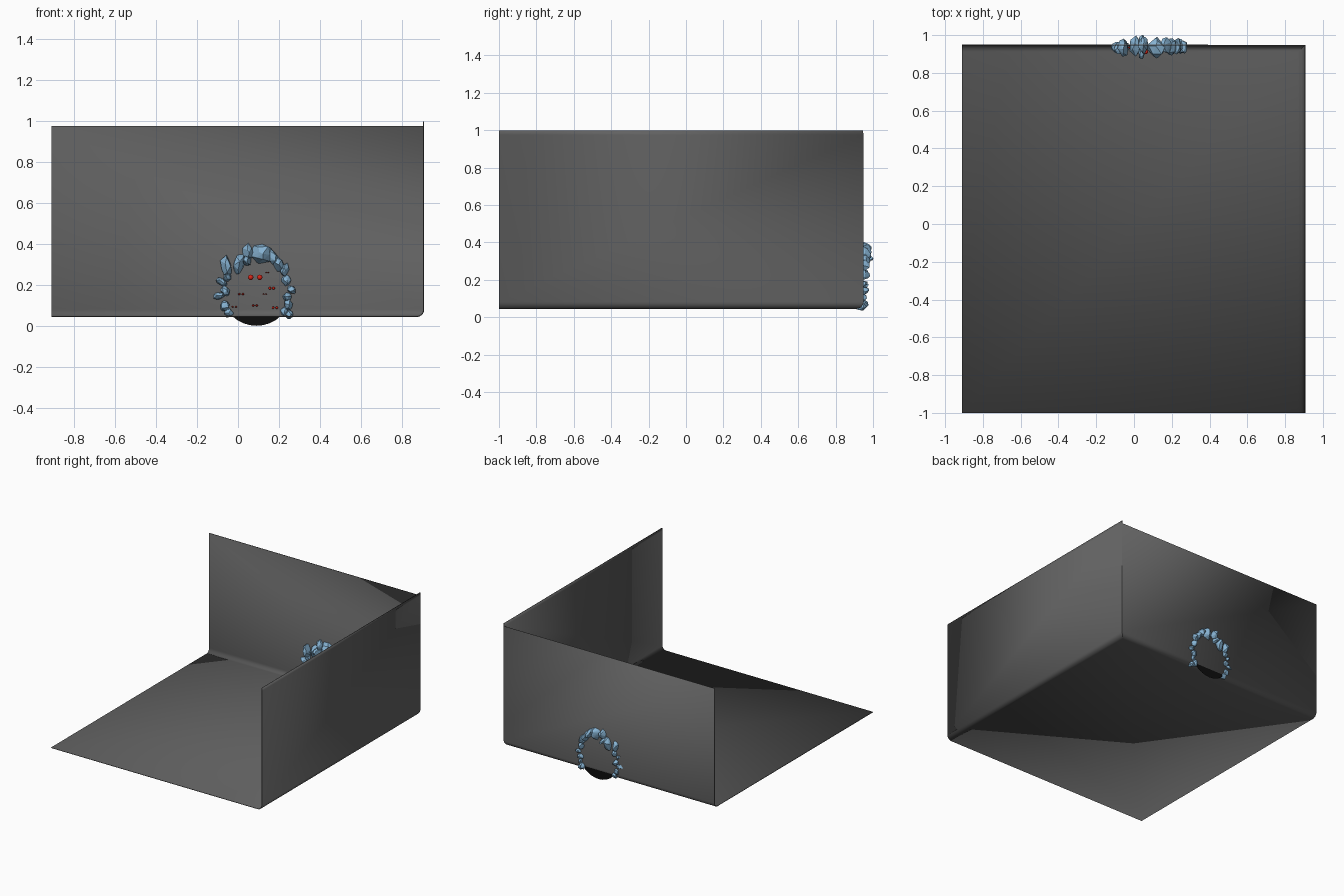
import bpy, bmesh, math, random
from mathutils import Vector

if "Cube" in bpy.data.objects:
    bpy.data.objects.remove(bpy.data.objects["Cube"])

random.seed(11)


def material(name, rgb):
    m = bpy.data.materials.new(name)
    m.diffuse_color = (*rgb, 1)
    m.use_nodes = True
    m.node_tree.nodes["Principled BSDF"].inputs["Base Color"].default_value = m.diffuse_color
    return m


ROOM = material("dark_stone", (0.12, 0.12, 0.12))
BLUE = material("blue_rock", (0.24, 0.45, 0.65))
BLACK = material("black", (0.004, 0.004, 0.004))
RED = material("red", (0.7, 0.02, 0.01))


def finish(bm, name, mat):
    me = bpy.data.meshes.new(name)
    bm.to_mesh(me)
    bm.free()
    ob = bpy.data.objects.new(name, me)
    bpy.context.collection.objects.link(ob)
    me.materials.append(mat)
    return ob


def smooth(ob, angle=30):
    bpy.ops.object.select_all(action='DESELECT')
    ob.select_set(True)
    bpy.context.view_layer.objects.active = ob
    bpy.ops.object.shade_smooth_by_angle(angle=math.radians(angle))


# Room: floor, back wall and right wall with rounded floor joints
X0, X1, Y0, Y1, Z0, Z1 = -0.91, 0.905, -1.0, 0.947, 0.047, 0.975
bm = bmesh.new()
fl, fr, br, bl = [bm.verts.new((x, y, Z0)) for x, y in ((X0, Y0), (X1, Y0), (X1, Y1), (X0, Y1))]
tfr, tbr, tbl = [bm.verts.new((x, y, Z1)) for x, y in ((X1, Y0), (X1, Y1), (X0, Y1))]
bm.faces.new((fl, fr, br, bl))
bm.faces.new((fr, tfr, tbr, br))
bm.faces.new((br, tbr, tbl, bl))
top_edge = bm.edges.get((tfr, tbr))
joints = [bm.edges.get((fr, br)), bm.edges.get((br, bl))]
# the right wall stands slightly taller than the back wall
lip = bmesh.ops.extrude_edge_only(bm, edges=[top_edge])
for v in lip["geom"]:
    if isinstance(v, bmesh.types.BMVert):
        v.co.z = 0.997
bmesh.ops.bevel(bm, geom=joints, offset=0.035, segments=6, profile=0.5, affect='EDGES')
bmesh.ops.recalc_face_normals(bm, faces=bm.faces[:])
room = finish(bm, "room_walls_and_floor", ROOM)
sol = room.modifiers.new("thickness", 'SOLIDIFY')
sol.thickness = 0.005
sol.offset = 0
smooth(room)

# Black cave opening, sunk inside the back wall
bm = bmesh.new()
bmesh.ops.create_circle(bm, cap_ends=True, segments=32, radius=0.172)
for v in bm.verts:
    v.co = (0.09 + v.co.x, Y1, 0.174 + v.co.y)
finish(bm, "cave_opening", BLACK)


# Rock arch: faceted hulls of random points
def add_rock(bm, x, z, w, h, d, tilt, y):
    verts = []
    for i in range(20):
        # evenly spread directions with jitter
        t = 1 - 2 * (i + 0.5) / 20
        a = i * 2.39996 + random.uniform(-0.5, 0.5)
        r = math.sqrt(1 - t * t)
        k = random.uniform(0.8, 1.08)
        px, py, pz = w * k * r * math.cos(a), d * k * r * math.sin(a), h * k * t
        c, s = math.cos(tilt), math.sin(tilt)
        verts.append(bm.verts.new((x + px * c - pz * s, y + py, z + px * s + pz * c)))
    res = bmesh.ops.convex_hull(bm, input=verts)
    junk = {g for g in res["geom_interior"] + res["geom_unused"] if isinstance(g, bmesh.types.BMVert)}
    bmesh.ops.delete(bm, geom=list(junk), context='VERTS')


# x, z, half width, half height, half depth, tilt
ROCKS = [
    (-0.045, 0.065, 0.026, 0.024, 0.03, 0.3), (-0.065, 0.100, 0.026, 0.030, 0.04, -0.3),
    (-0.090, 0.148, 0.032, 0.020, 0.035, 0.2), (-0.063, 0.172, 0.024, 0.028, 0.04, 0.5),
    (-0.080, 0.215, 0.032, 0.018, 0.035, -0.5), (-0.058, 0.292, 0.030, 0.058, 0.05, 0.15),
    (-0.052, 0.240, 0.022, 0.026, 0.035, 0.0), (0.005, 0.302, 0.030, 0.055, 0.055, -0.3),
    (0.050, 0.362, 0.028, 0.042, 0.05, 0.2), (0.042, 0.318, 0.024, 0.028, 0.075, 0.4),
    (0.118, 0.354, 0.052, 0.054, 0.062, 0.3), (0.168, 0.340, 0.028, 0.045, 0.05, 0.5),
    (0.200, 0.302, 0.026, 0.040, 0.05, 0.3), (0.228, 0.275, 0.022, 0.036, 0.05, -0.2),
    (0.235, 0.225, 0.024, 0.032, 0.04, 0.4), (0.262, 0.178, 0.026, 0.022, 0.04, -0.3),
    (0.240, 0.143, 0.026, 0.025, 0.04, 0.5), (0.245, 0.105, 0.022, 0.028, 0.035, 0.0),
    (0.225, 0.070, 0.022, 0.028, 0.035, -0.4), (0.250, 0.056, 0.024, 0.022, 0.03, 0.3),
]
bm = bmesh.new()
for x, z, w, h, d, tilt in ROCKS:
    add_rock(bm, x, z, w, h, d, tilt, 0.937 + random.uniform(-0.008, 0.008))
bmesh.ops.recalc_face_normals(bm, faces=bm.faces[:])
finish(bm, "rock_arch", BLUE)

# Glowing eyes in pairs: centre x, z, half spacing, radius, vertical squash, y
EYES = [
    (0.084, 0.238, 0.022, 0.013, 1.0, 0.912), (0.015, 0.156, 0.009, 0.006, 0.8, 0.932),
    (0.164, 0.185, 0.009, 0.007, 1.0, 0.930), (0.083, 0.101, 0.009, 0.006, 0.8, 0.934),
    (0.180, 0.090, 0.009, 0.006, 1.0, 0.932), (-0.018, 0.094, 0.008, 0.005, 0.7, 0.934),
    (0.130, 0.156, 0.006, 0.005, 0.5, 0.934), (0.142, 0.262, 0.005, 0.004, 0.6, 0.936),
]
bm = bmesh.new()
for x, z, gap, r, squash, y in EYES:
    for side in (-1, 1):
        new = bmesh.ops.create_uvsphere(bm, u_segments=16, v_segments=10, radius=r)["verts"]
        for v in new:
            v.co = Vector((x + side * gap + v.co.x, y + v.co.y, z + v.co.z * squash))
smooth(finish(bm, "glowing_eyes", RED), 60)
